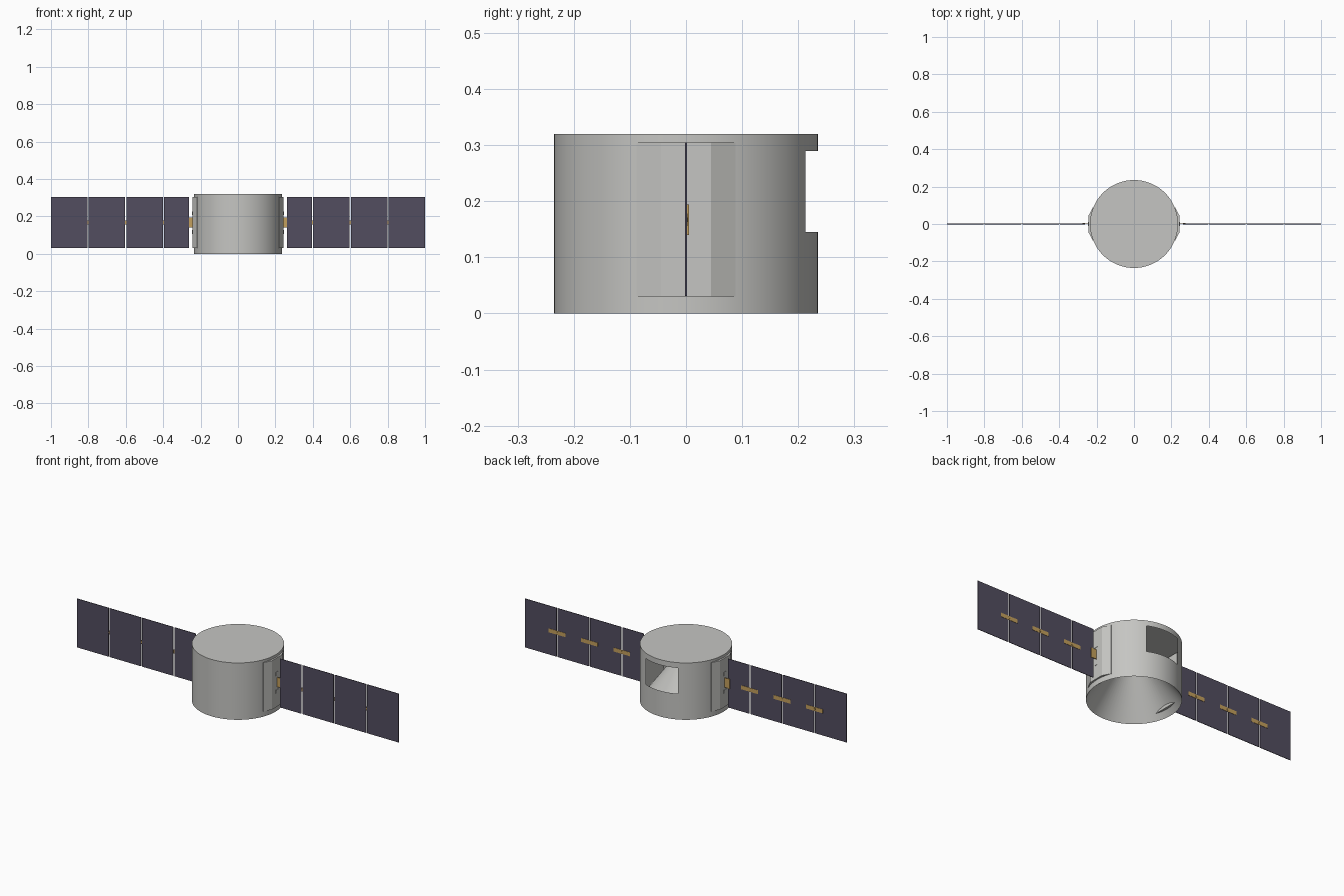
import bpy, bmesh, math

if "Cube" in bpy.data.objects:
    bpy.data.objects.remove(bpy.data.objects["Cube"])

R, H = 0.235, 0.32
MID = 0.167          # height of the wing axis


def material(name, rgb):
    m = bpy.data.materials.new(name)
    m.diffuse_color = (*rgb, 1)
    m.use_nodes = True
    m.node_tree.nodes["Principled BSDF"].inputs["Base Color"].default_value = m.diffuse_color
    return m


GREY = material("light grey metal", (0.56, 0.56, 0.54))
PANEL = material("dark violet cells", (0.085, 0.075, 0.115))
GOLD = material("gold foil", (0.55, 0.35, 0.11))


def finish(name, bm, mat, smooth=False):
    me = bpy.data.meshes.new(name)
    bm.to_mesh(me)
    bm.free()
    ob = bpy.data.objects.new(name, me)
    bpy.context.collection.objects.link(ob)
    me.materials.append(mat)
    if smooth:
        bpy.ops.object.select_all(action='DESELECT')
        bpy.context.view_layer.objects.active = ob
        ob.select_set(True)
        bpy.ops.object.shade_smooth_by_angle(angle=math.radians(30))
    return ob


def box(name, x, y, z, mat):
    """Box from (min, max) pairs, any order."""
    bm = bmesh.new()
    bmesh.ops.create_cube(bm, size=1)
    for v in bm.verts:
        for i, (a, b) in enumerate((x, y, z)):
            v.co[i] = (a + b) / 2 + v.co[i] * abs(b - a)
    return finish(name, bm, mat)


def prism(name, pts, z0, z1, mat):
    bm = bmesh.new()
    face = bm.faces.new([bm.verts.new((x, y, z0)) for x, y in pts])
    ext = bmesh.ops.extrude_face_region(bm, geom=[face])
    for v in ext["geom"]:
        if isinstance(v, bmesh.types.BMVert):
            v.co.z = z1
    bmesh.ops.recalc_face_normals(bm, faces=bm.faces)
    return finish(name, bm, mat)


# Drum: thin wall with a window at the back, flat lid
N = 72
bm = bmesh.new()
rings = [[bm.verts.new((R * math.cos(math.tau * i / N), R * math.sin(math.tau * i / N), z))
          for i in range(N)] for z in (0, 0.145, 0.29, H)]
for k in range(3):
    for i in range(N):
        angle = 360 * (i + 0.5) / N
        if k == 1 and abs(angle - 90) < 25:
            continue
        j = (i + 1) % N
        bm.faces.new((rings[k][i], rings[k][j], rings[k + 1][j], rings[k + 1][i]))
bm.faces.new(rings[3])
finish("drum_body", bm, GREY, True)

# Inner cone, open at the bottom and seen through the window
bm = bmesh.new()
bmesh.ops.create_cone(bm, cap_ends=False, segments=N, radius1=R, radius2=0.004, depth=H - 0.005)
bmesh.ops.translate(bm, verts=bm.verts, vec=(0, 0, (H - 0.005) / 2))
bmesh.ops.reverse_faces(bm, faces=bm.faces)
finish("inner_cone", bm, GREY, True)

# Both sides: flat-faced mounting pad, bracket, four panels and their hinges
spans = [(0.262, 0.395), (0.402, 0.597), (0.603, 0.798), (0.804, 1.0)]
for s, side in ((-1, "left"), (1, "right")):
    prism(f"mount_pad_{side}",
          [(s * x, y) for x, y in ((0.20, -0.088), (0.22, -0.088), (0.243, -0.045),
                                   (0.243, 0.045), (0.22, 0.088), (0.20, 0.088))],
          0.03, 0.305, GREY)
    for n, dz in enumerate((-0.05, 0.05)):
        box(f"pad_fitting_{side}_{n}", (s * 0.24, s * 0.245), (-0.012, 0.012),
            (MID + dz - 0.01, MID + dz + 0.01), GREY)
    box(f"wing_bracket_{side}", (s * 0.24, s * 0.275), (0.0015, 0.005),
        (MID - 0.027, MID + 0.027), GOLD)
    for n, (a, b) in enumerate(spans):
        box(f"solar_panel_{side}_{n}", (s * a, s * b), (-0.0015, 0.0015), (0.031, 0.305), PANEL)
    for n, x in enumerate((0.398, 0.6, 0.801)):
        box(f"hinge_plate_{side}_{n}", (s * (x - 0.052), s * (x + 0.052)), (0.0015, 0.003),
            (MID - 0.011, MID + 0.011), GOLD)
        box(f"hinge_pin_{side}_{n}", (s * (x - 0.006), s * (x + 0.006)), (-0.001, 0.004),
            (MID - 0.004, MID + 0.004), GOLD)
